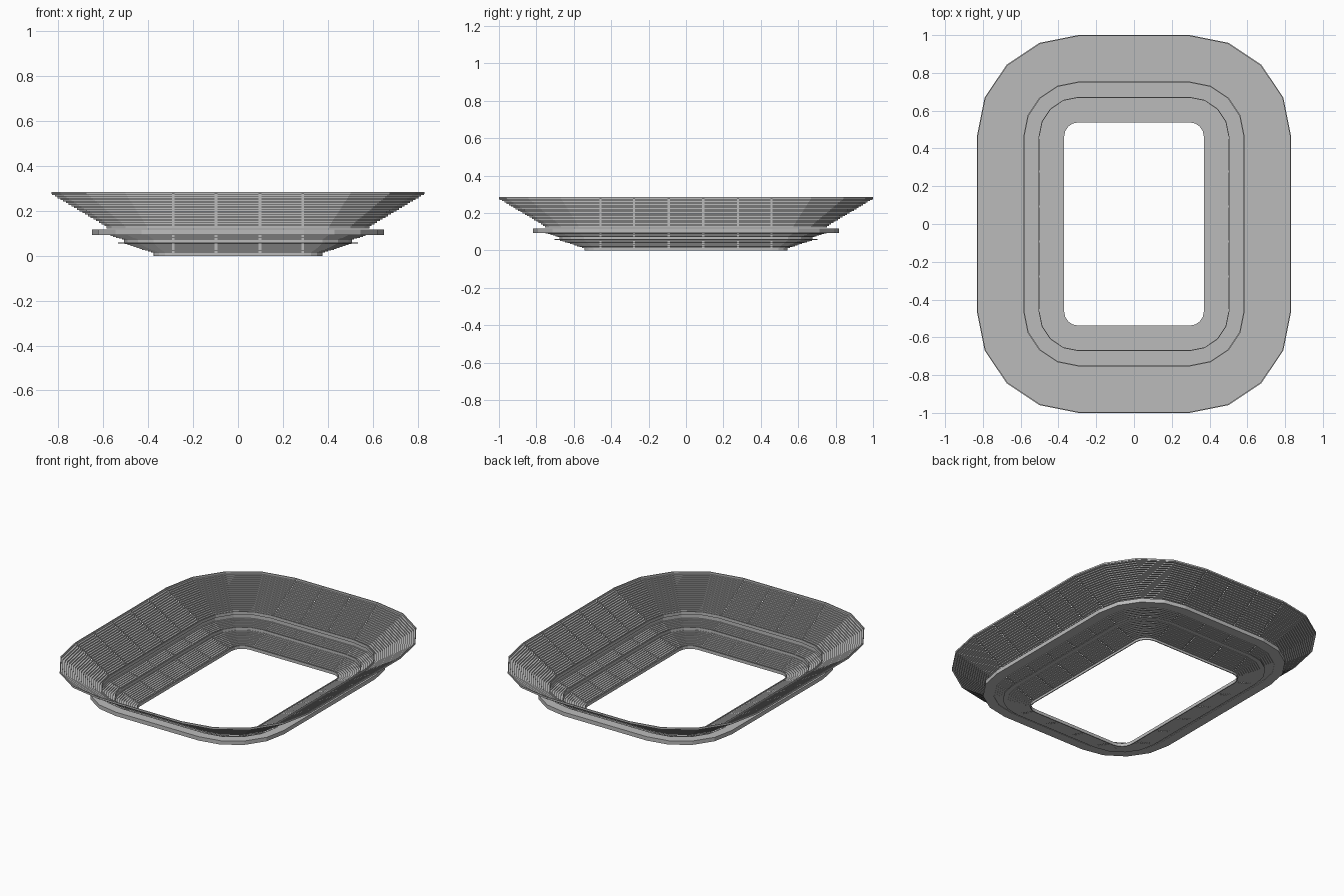
import bpy, bmesh, math

cube = bpy.data.objects.get("Cube")
if cube:
    bpy.data.objects.remove(cube, do_unlink=True)

concrete = bpy.data.materials.new("concrete_grey")
concrete.use_nodes = True
GREY = (0.5, 0.5, 0.5, 1)
concrete.diffuse_color = GREY
bsdf = concrete.node_tree.nodes["Principled BSDF"]
bsdf.inputs["Base Color"].default_value = GREY
bsdf.inputs["Roughness"].default_value = 0.8

CX, CY = 0.295, 0.463      # centres of the corner arcs
AISLE = 0.012              # stair width


def bowl_path():
    """Closed plan path: (centre x, centre y, normal x, normal y, stair follows)."""
    path = []
    corners = [(CX, -CY), (CX, CY), (-CX, CY), (-CX, -CY)]
    for i, (cx, cy) in enumerate(corners):
        # Rounded corner in four flat facets
        for k in range(5):
            a = math.radians(90 * (i - 1) + 22.5 * k)
            path.append((cx, cy, math.cos(a), math.sin(a), k == 4))
        # Straight side divided into bays by stairs
        nx, ny = corners[(i + 1) % 4]
        length = math.hypot(nx - cx, ny - cy)
        bays = 5 if i % 2 == 0 else 3
        n = (math.cos(a), math.sin(a))
        for b in range(bays + 1):
            mid = length * b / bays
            start = min(max(mid - AISLE / 2, 0), length - AISLE)
            for d, stair in ((start, True), (start + AISLE, False)):
                if 1e-6 < d < length - 1e-6:
                    t = d / length
                    path.append((cx + (nx - cx) * t, cy + (ny - cy) * t, *n, stair))
    return path


PATH = bowl_path()


def sweep(name, profile, stair_profile=None, closed=False):
    """Carry a (radius, height) profile around the bowl."""
    bm = bmesh.new()
    for i, p in enumerate(PATH):
        q = PATH[(i + 1) % len(PATH)]
        prof = stair_profile if (stair_profile and p[4]) else profile
        rows = [[bm.verts.new((c[0] + c[2] * r, c[1] + c[3] * r, z)) for r, z in prof]
                for c in (p, q)]
        count = len(prof)
        for j in range(count if closed else count - 1):
            k = (j + 1) % count
            bm.faces.new((rows[0][j], rows[0][k], rows[1][k], rows[1][j]))
    bmesh.ops.remove_doubles(bm, verts=bm.verts, dist=1e-5)
    if closed:
        bmesh.ops.recalc_face_normals(bm, faces=bm.faces)
    mesh = bpy.data.meshes.new(name)
    bm.to_mesh(mesh)
    bm.free()
    mesh.materials.append(concrete)
    obj = bpy.data.objects.new(name, mesh)
    bpy.context.collection.objects.link(obj)
    return obj


def steps(r0, r1, z0, z1, rows):
    """Treads and risers climbing outwards."""
    pts = [(r0, z0)]
    for i in range(rows):
        r = r0 + (r1 - r0) * (i + 1) / rows
        pts.append((r, pts[-1][1]))
        pts.append((r, z0 + (z1 - z0) * (i + 1) / rows))
    return pts


def stand(name, r0, r1, z0, z1, rows):
    sweep(name, steps(r0, r1, z0, z1, rows), steps(r0, r1, z0, z1, rows * 2))


def band(name, r0, r1, z0, z1):
    sweep(name, [(r0, z0), (r1, z0), (r1, z1), (r0, z1)], closed=True)


# Lower stand with pitch wall and walkway behind it
band("pitch_wall", 0.075, 0.081, 0.0, 0.02)
stand("lower_stand", 0.08, 0.21, 0.014, 0.056, 10)
band("lower_walkway", 0.205, 0.24, 0.055, 0.06)

# Middle stand and the concourse ring around it
band("middle_parapet", 0.207, 0.213, 0.06, 0.078)
stand("middle_stand", 0.21, 0.3, 0.072, 0.1, 7)
band("concourse_ring", 0.295, 0.355, 0.093, 0.118)

# Upper stand with front parapet and top rim
band("upper_parapet", 0.285, 0.291, 0.122, 0.142)
stand("upper_stand", 0.288, 0.533, 0.132, 0.278, 20)
band("top_rim", 0.531, 0.537, 0.275, 0.285)
